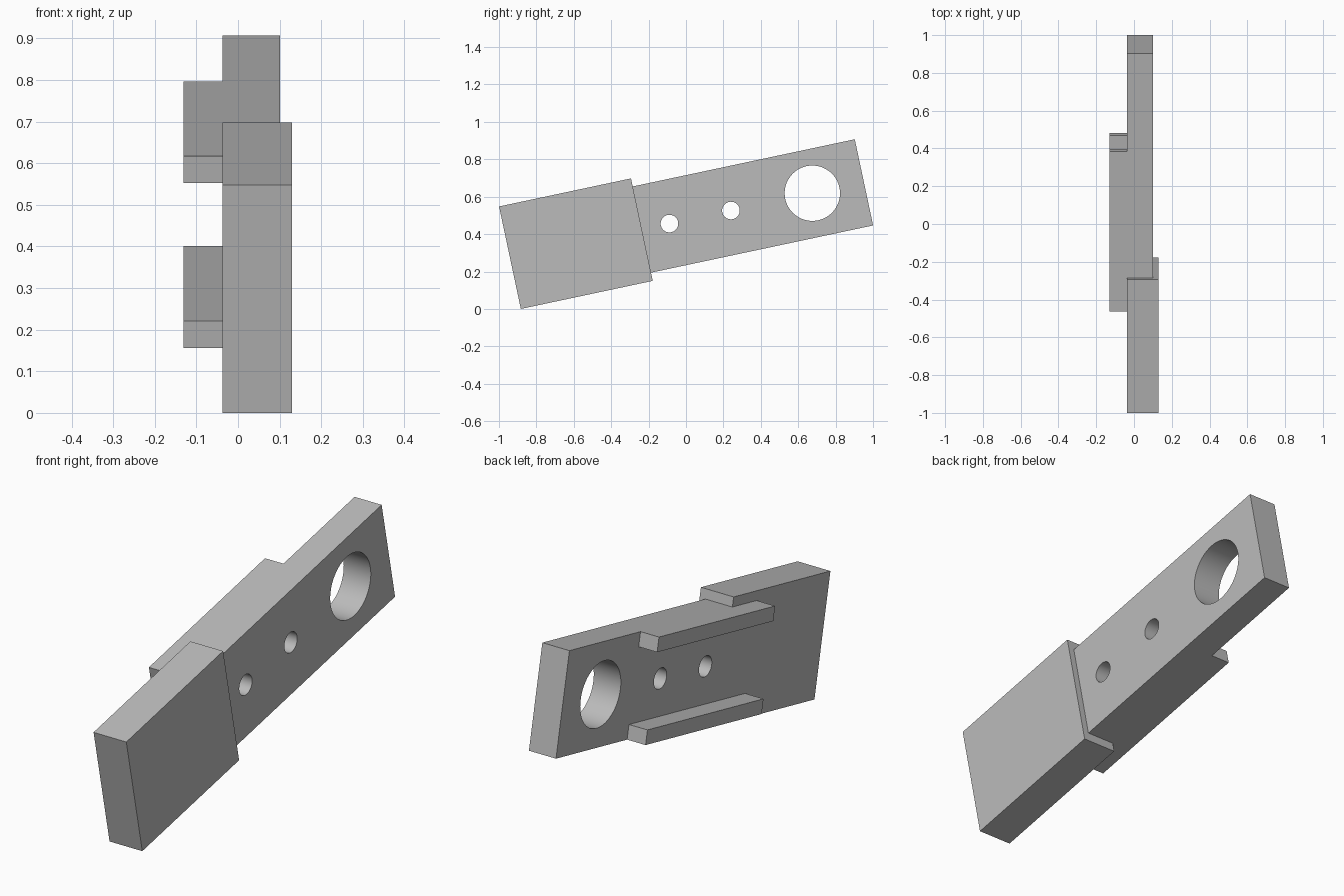
import bpy
import bmesh
import math
from mathutils import Matrix, Vector

default = bpy.data.objects.get("Cube")
if default:
    bpy.data.objects.remove(default, do_unlink=True)

grey = bpy.data.materials.new("plain grey")
grey.use_nodes = True
COLOUR = (0.5, 0.5, 0.5, 1)
grey.diffuse_color = COLOUR
grey.node_tree.nodes["Principled BSDF"].inputs["Base Color"].default_value = COLOUR

# The whole piece is tilted: local y runs along its length, local z across it
TILT = Matrix.Translation((0, -0.883, 0)) @ Matrix.Rotation(math.radians(12), 4, "X")


def add_object(name, bm):
    mesh = bpy.data.meshes.new(name)
    bm.to_mesh(mesh)
    bm.free()
    obj = bpy.data.objects.new(name, mesh)
    obj.data.materials.append(grey)
    obj.matrix_world = TILT
    bpy.context.collection.objects.link(obj)
    return obj


def box(name, low, high):
    low, high = Vector(low), Vector(high)
    bm = bmesh.new()
    size = Matrix.Diagonal((high - low).to_4d())
    bmesh.ops.create_cube(bm, size=1, matrix=Matrix.Translation((low + high) / 2) @ size)
    return add_object(name, bm)


def drill(target, along, across, radius):
    bm = bmesh.new()
    place = Matrix.Translation((0, along, across)) @ Matrix.Rotation(math.pi / 2, 4, "Y")
    bmesh.ops.create_cone(bm, cap_ends=True, segments=64, radius1=radius,
                          radius2=radius, depth=1, matrix=place)
    cutter = add_object("hole_cutter", bm)
    cutter.hide_render = True
    cut = target.modifiers.new("hole", "BOOLEAN")
    cut.operation = "DIFFERENCE"
    cut.solver = "EXACT"
    cut.object = cutter
    bpy.context.view_layer.objects.active = target
    bpy.ops.object.modifier_apply(modifier=cut.name)
    bpy.data.objects.remove(cutter, do_unlink=True)


BACK = -0.037      # shared flush side of head and arm
RAIL_BACK = -0.131

# Thick head block and the thinner arm that continues from it
box("head_block", (BACK, 0, 0), (0.13, 0.721, 0.56))
arm = box("arm", (BACK, 0.721, 0.045), (0.101, 1.935, 0.516))

# Two small bolt holes and one large eye through the arm
for along, radius in ((0.872, 0.047), (1.208, 0.047), (1.653, 0.148)):
    drill(arm, along, 0.281, radius)

# Guide rails along both edges, overlapping head and arm
for name, base in (("lower_rail", 0.045), ("upper_rail", 0.45)):
    box(name, (RAIL_BACK, 0.54, base), (BACK, 1.405, base + 0.066))

# Smooth hole walls with sharp rims
bpy.ops.object.select_all(action="DESELECT")
arm.select_set(True)
bpy.context.view_layer.objects.active = arm
bpy.ops.object.shade_smooth_by_angle(angle=math.radians(30))
